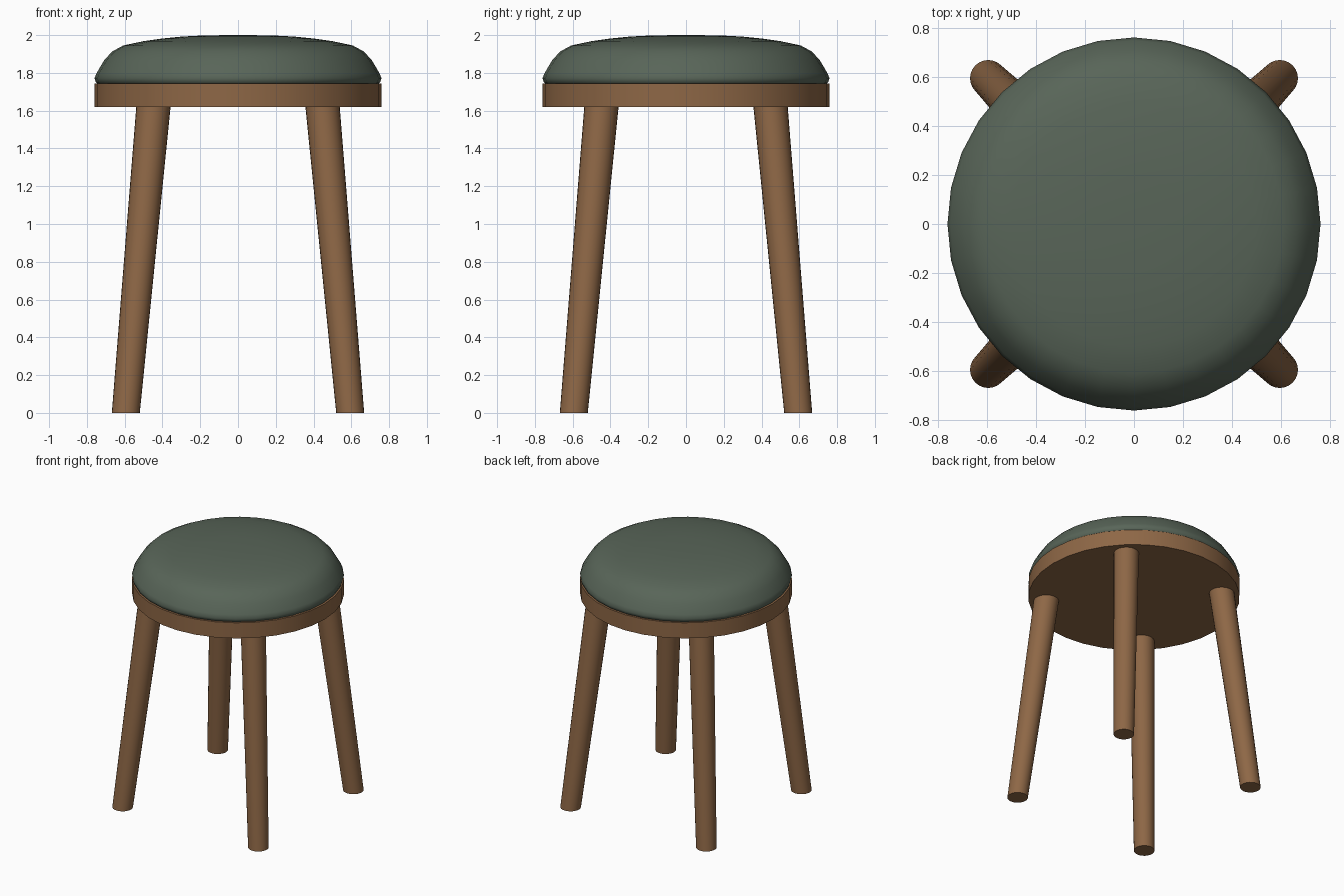
import bpy, bmesh, math
from mathutils import Vector

if "Cube" in bpy.data.objects:
    bpy.data.objects.remove(bpy.data.objects["Cube"])


def material(name, rgb):
    m = bpy.data.materials.new(name)
    m.diffuse_color = (*rgb, 1)
    m.use_nodes = True
    m.node_tree.nodes["Principled BSDF"].inputs["Base Color"].default_value = m.diffuse_color
    return m


wood = material("warm wood", (0.27, 0.136, 0.061))
fabric = material("sage fabric", (0.098, 0.130, 0.098))


def loft(name, rings, sides, mat, angle):
    """Stack of horizontal circles (x, y, z, radius), capped at both ends."""
    bm = bmesh.new()
    loops = []
    for x, y, z, r in rings:
        loops.append([bm.verts.new((x + r * math.cos(math.tau * i / sides),
                                    y + r * math.sin(math.tau * i / sides), z))
                      for i in range(sides)])
    for a, b in zip(loops, loops[1:]):
        for i in range(sides):
            j = (i + 1) % sides
            bm.faces.new((a[i], a[j], b[j], b[i]))
    bm.faces.new(loops[0][::-1])
    bm.faces.new(loops[-1])
    me = bpy.data.meshes.new(name)
    bm.to_mesh(me)
    bm.free()
    me.materials.append(mat)
    ob = bpy.data.objects.new(name, me)
    bpy.context.collection.objects.link(ob)
    bpy.ops.object.select_all(action='DESELECT')
    ob.select_set(True)
    bpy.context.view_layer.objects.active = ob
    bpy.ops.object.shade_smooth_by_angle(angle=math.radians(angle))
    return ob


# Wooden seat base
loft("seat_base", [(0, 0, 1.62, 0.76), (0, 0, 1.743, 0.76)], 32, wood, 30)

# Padded cushion with a rounded rim and gently domed top
profile = [(0.735, 1.735), (0.752, 1.75), (0.76, 1.772), (0.748, 1.80),
           (0.708, 1.868), (0.665, 1.914), (0.608, 1.945), (0.50, 1.968),
           (0.40, 1.982), (0.30, 1.992), (0.19, 1.998), (0.05, 2.0)]
loft("cushion", [(0, 0, z, r) for r, z in profile], 32, fabric, 60)

# Four splayed, tapered legs
for fy, front in ((-1, "front"), (1, "back")):
    for fx, side in ((-1, "left"), (1, "right")):
        loft(f"{front}_{side}_leg",
             [(fx * 0.594, fy * 0.594, 0, 0.074),
              (fx * 0.446, fy * 0.446, 1.64, 0.091)], 24, wood, 40)
